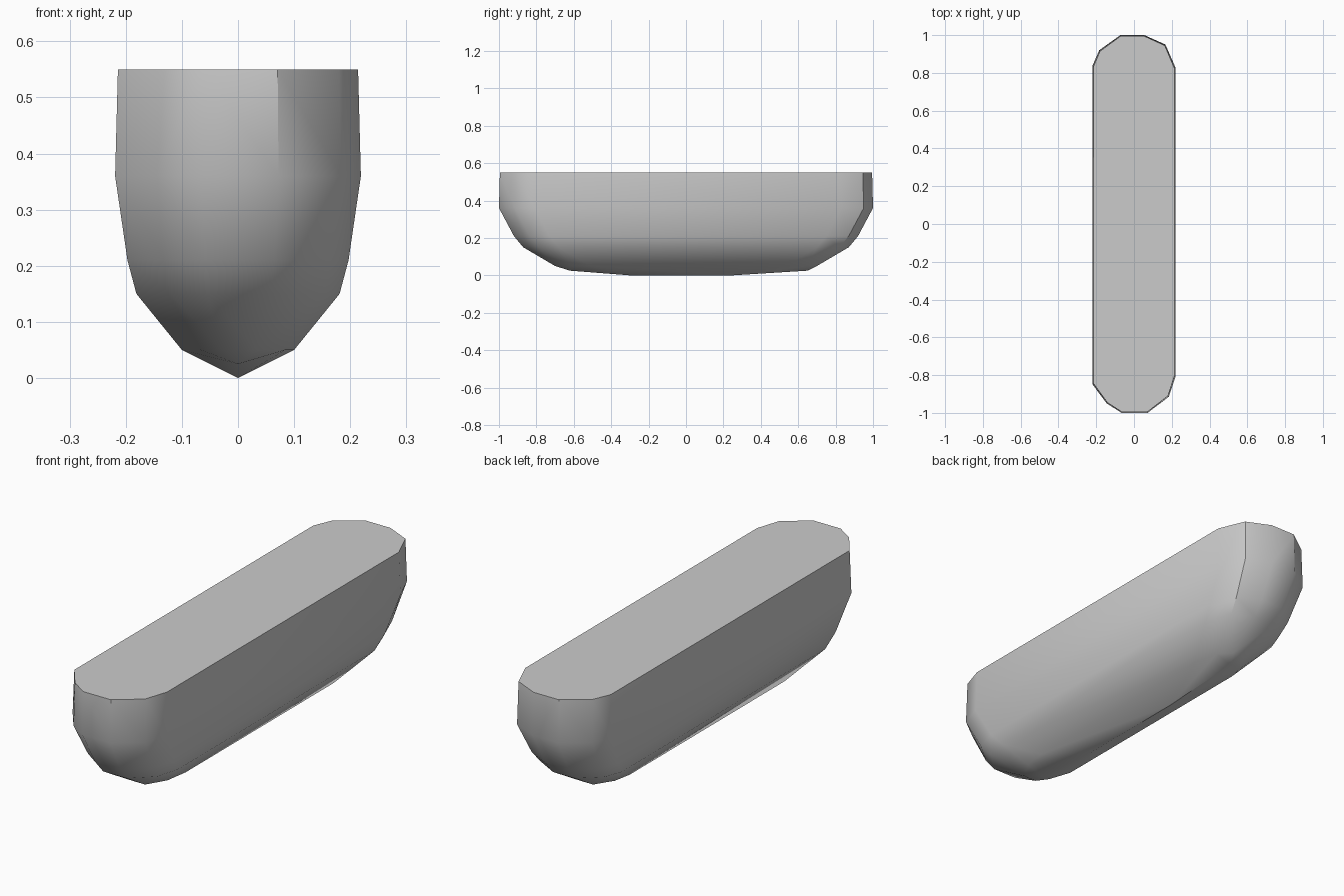
import bpy
import bmesh
import math

cube = bpy.data.objects.get("Cube")
if cube:
    bpy.data.objects.remove(cube)

# Plain grey paint
grey = bpy.data.materials.new("plain grey")
grey.use_nodes = True
colour = (0.6, 0.6, 0.6, 1)
grey.diffuse_color = colour
grey.node_tree.nodes["Principled BSDF"].inputs["Base Color"].default_value = colour

# Rounded end outlines: (share of half width, distance back from the tip)
back = [(1, 0.17), (0.76, 0.05), (0.25, 0), (-0.33, 0), (-0.84, 0.08), (-1, 0.16)]
front = [(-1, 0.15), (-0.66, 0.05), (-0.3, 0), (0.33, 0), (0.84, 0.085), (1, 0.19)]

# Hull levels: height, half width, half length
levels = [(0.55, 0.214, 0.995), (0.36, 0.219, 1.0), (0.21, 0.197, 0.92),
          (0.15, 0.181, 0.87), (0.05, 0.1, 0.70)]

bm = bmesh.new()
for z, w, length in levels:
    for end, side in ((back, 1), (front, -1)):
        for share, inset in end:
            bm.verts.new((share * w, side * (length - inset), z))

# Keel ridge, rising toward both ends
for y, z in ((-0.62, 0.025), (-0.3, 0), (0.25, 0), (0.65, 0.025)):
    bm.verts.new((0, y, z))

# Skin the hull and close it with a flat deck
bmesh.ops.convex_hull(bm, input=bm.verts)
bmesh.ops.delete(bm, geom=[v for v in bm.verts if not v.link_faces], context="VERTS")
bmesh.ops.dissolve_limit(bm, angle_limit=math.radians(1), verts=bm.verts, edges=bm.edges)
bmesh.ops.recalc_face_normals(bm, faces=bm.faces)

mesh = bpy.data.meshes.new("hull")
bm.to_mesh(mesh)
bm.free()
mesh.materials.append(grey)
hull = bpy.data.objects.new("hull", mesh)
bpy.context.collection.objects.link(hull)

# Smooth sides with a crisp deck edge
bpy.context.view_layer.objects.active = hull
hull.select_set(True)
bpy.ops.object.shade_smooth_by_angle(angle=math.radians(35))
